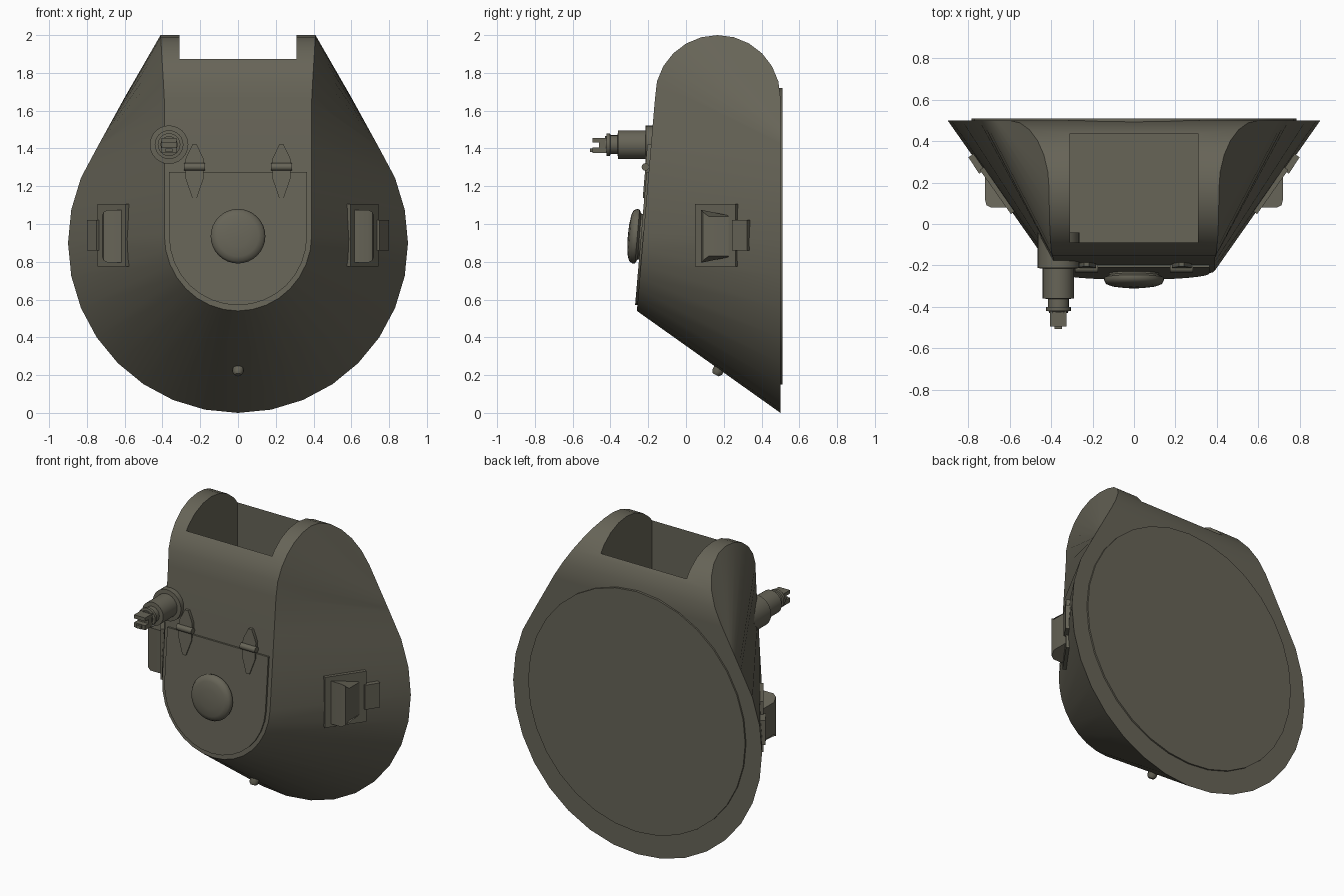
import bpy, bmesh
from math import sin, cos, pi, radians
from mathutils import Vector

if "Cube" in bpy.data.objects:
    bpy.data.objects.remove(bpy.data.objects["Cube"])

olive = bpy.data.materials.new("olive_grey")
olive.use_nodes = True
olive.diffuse_color = (0.135, 0.128, 0.096, 1)
olive.node_tree.nodes["Principled BSDF"].inputs["Base Color"].default_value = olive.diffuse_color


def make(name, verts, faces, angle=30):
    bm = bmesh.new()
    vs = [bm.verts.new(v) for v in verts]
    for f in faces:
        bm.faces.new([vs[i] for i in f])
    bmesh.ops.remove_doubles(bm, verts=bm.verts, dist=1e-5)
    bmesh.ops.recalc_face_normals(bm, faces=bm.faces)
    mesh = bpy.data.meshes.new(name)
    bm.to_mesh(mesh)
    bm.free()
    mesh.materials.append(olive)
    ob = bpy.data.objects.new(name, mesh)
    bpy.context.collection.objects.link(ob)
    smooth(ob, angle)
    return ob


def smooth(ob, angle=30):
    bpy.ops.object.select_all(action='DESELECT')
    ob.select_set(True)
    bpy.context.view_layer.objects.active = ob
    bpy.ops.object.shade_smooth_by_angle(angle=radians(angle))


def prism(name, lower, upper):
    """Solid between two matching outlines."""
    n = len(lower)
    faces = [range(n), range(n, 2 * n)]
    faces += [(i, (i + 1) % n, n + (i + 1) % n, n + i) for i in range(n)]
    return make(name, list(lower) + list(upper), faces)


def box(name, a, b):
    loop = [(a[0], a[1]), (b[0], a[1]), (b[0], b[1]), (a[0], b[1])]
    return prism(name, [(x, y, a[2]) for x, y in loop], [(x, y, b[2]) for x, y in loop])


def lathe(name, origin, axis, profile, n=24):
    """Turned solid from (radius, distance) pairs along an axis."""
    q = Vector(axis).to_track_quat('Z', 'Y')
    verts = [Vector(origin) + q @ Vector((r * cos(2 * pi * i / n), r * sin(2 * pi * i / n), d))
             for r, d in profile for i in range(n)]
    faces = [range(n), range(len(verts) - n, len(verts))]
    for k in range(len(profile) - 1):
        for i in range(n):
            j = (i + 1) % n
            faces.append((k * n + i, k * n + j, k * n + n + j, k * n + n + i))
    return make(name, verts, faces, 40)


def front_y(z):
    return -0.26 + (z - 0.54) * 0.095 / 1.115


def front_plate(name, outline, thick):
    """Plate lying on the sloping front."""
    return prism(name, [(x, front_y(z) + 0.01, z) for x, z in outline],
                 [(x, front_y(z) - thick, z) for x, z in outline])


def mirror_x(points):
    return [(-p[0], *p[1:]) for p in points]


# Body: front edge curve (U, straight, arch) ruled to the teardrop back
step = pi / 16
front, back = [], []
for k in range(12):
    a = k * step
    back.append((0.9 * sin(a), 0.5, 0.9 - 0.9 * cos(a)))
    if k <= 8:
        z = 0.94 - 0.4 * cos(a)
        front.append((0.39 * sin(a), front_y(z), z))
    else:
        z = 0.94 + (k - 8) * 0.715 / 3
        front.append((0.39, front_y(z), z))
end = Vector((0.6, 0.5, 1.67))
for j in range(1, 13):
    t = pi - j * pi / 12
    s = sin(t)
    x = 0.39 + 0.02 * s if j <= 6 else 0.41 + 0.19 * (1 - s)
    front.append((x, 0.1675 + 0.3325 * cos(t), 1.67 + 0.33 * s))
    back.append(tuple(Vector(back[11]).lerp(end, j / 12)))

n = len(front)
verts = front + back + mirror_x(front) + mirror_x(back)
F, B, FM, BM = (range(i * n, i * n + n) for i in range(4))
faces = [list(F[:12]) + list(FM[11:0:-1]), list(B) + list(BM[:0:-1])]
for i in range(n - 1):
    for f, b in ((F, B), (FM, BM)):
        if i < n - 2:
            faces.append((f[i], f[i + 1], b[i + 1], b[i]))
        else:
            faces.append((f[i], f[i + 1], b[i]))
    if i >= 11:
        faces.append((F[i], F[i + 1], FM[i + 1], FM[i]))
# The bottom centre line is shared by both halves
remap = {FM[0]: F[0], BM[0]: B[0]}
faces = [[remap.get(i, i) for i in f] for f in faces]
body = make("body_shell", verts, faces)

# Open slot in the top
cutter = box("slot_cutter", (-0.31, -0.09, 1.0), (0.31, 0.437, 2.2))
cutter.hide_render = True
mod = body.modifiers.new("slot", 'BOOLEAN')
mod.operation = 'DIFFERENCE'
mod.solver = 'EXACT'
mod.object = cutter
bpy.context.view_layer.objects.active = body
bpy.ops.object.modifier_apply(modifier=mod.name)
bpy.data.objects.remove(cutter)
smooth(body)

# Back cover
lathe("back_cover", (0, 0.49, 0.935), (0, 1, 0), [(0.785, 0), (0.785, 0.02)], 32)

# Front door and knob
door = [(0.365 * sin(a * step), 0.935 - 0.365 * cos(a * step)) for a in range(-8, 9)]
front_plate("front_door", door + [(0.365, 1.275), (-0.365, 1.275)], 0.012)
normal = (0, -1, 0.085)
lathe("door_knob", (0, -0.232, 0.932), normal,
      [(0.12, 0), (0.122, 0.015), (0.143, 0.026), (0.145, 0.04), (0.135, 0.057),
       (0.11, 0.067), (0.06, 0.074), (0.01, 0.076)], 32)

# Hinges
leaf = [(0.047, 0.0), (0.047, 0.045), (0.012, 0.118), (-0.012, 0.118), (-0.047, 0.045), (-0.047, 0.0)]
for side, x in (("left", 0.23), ("right", -0.23)):
    for part, sign in (("upper", 1), ("lower", -1)):
        front_plate(f"{side}_hinge_{part}_leaf",
                    [(x + u, 1.302 + sign * (v * (1 if sign > 0 else 1.4))) for u, v in leaf], 0.02)
    lathe(f"{side}_hinge_pin", (x - 0.055, front_y(1.3) - 0.02, 1.302), (1, 0, 0),
          [(0.02, 0), (0.02, 0.11)], 12)

# Nozzle on the right side
nx, nz = -0.365, 1.42
lathe("nozzle", (nx, -0.04, nz), (0, -1, 0),
      [(0.102, 0), (0.102, 0.173), (0.076, 0.175), (0.076, 0.32), (0.05, 0.322), (0.05, 0.36),
       (0.06, 0.362), (0.06, 0.38), (0.045, 0.382), (0.045, 0.39)])
box("nozzle_block", (nx - 0.04, -0.46, nz - 0.045), (nx + 0.04, -0.41, nz + 0.035))
box("nozzle_lower_jaw", (nx - 0.04, -0.495, nz - 0.045), (nx + 0.04, -0.45, nz - 0.015))
box("nozzle_upper_jaw", (nx - 0.04, -0.495, nz + 0.012), (nx + 0.04, -0.45, nz + 0.035))
box("nozzle_tip", (nx - 0.018, -0.508, nz - 0.04), (nx + 0.018, -0.49, nz - 0.02))

# Side clips: a plate on the sloping wall, a flared box and a small tab
hood = [(0.60, 0.08, 0.14), (0.69, 0.08, 0.14), (0.713, 0.09, 0.128), (0.72, 0.12, 0.105),
        (0.72, 0.25, 0.105)]
out = Vector((0.82, -0.57, 0))
for side, sign in (("left", 1), ("right", -1)):
    def wall_plate(name, a, b, half, thick):
        """Plate between two points of the wall line."""
        a, b = Vector((*a, 0)), Vector((*b, 0))
        loop = [a - out * 0.03, b - out * 0.03, b + out * thick, a + out * thick]
        prism(name, [(sign * p.x, p.y, 0.94 - half) for p in loop],
              [(sign * p.x, p.y, 0.94 + half) for p in loop])
    wall_plate(f"{side}_clip_plate", (0.585, 0.055), (0.735, 0.268), 0.165, 0.012)
    wall_plate(f"{side}_clip_tab", (0.73, 0.255), (0.782, 0.335), 0.08, 0.022)
    prism(f"{side}_clip_box", [(sign * x, y, 0.935 - h) for x, y, h in hood],
          [(sign * x, y, 0.935 + h) for x, y, h in hood])

# Drain peg underneath
lathe("drain_peg", (0, 0.185, 0.255), (0, -0.4, -0.8),
      [(0.029, 0), (0.029, 0.045), (0.018, 0.06)], 8)
